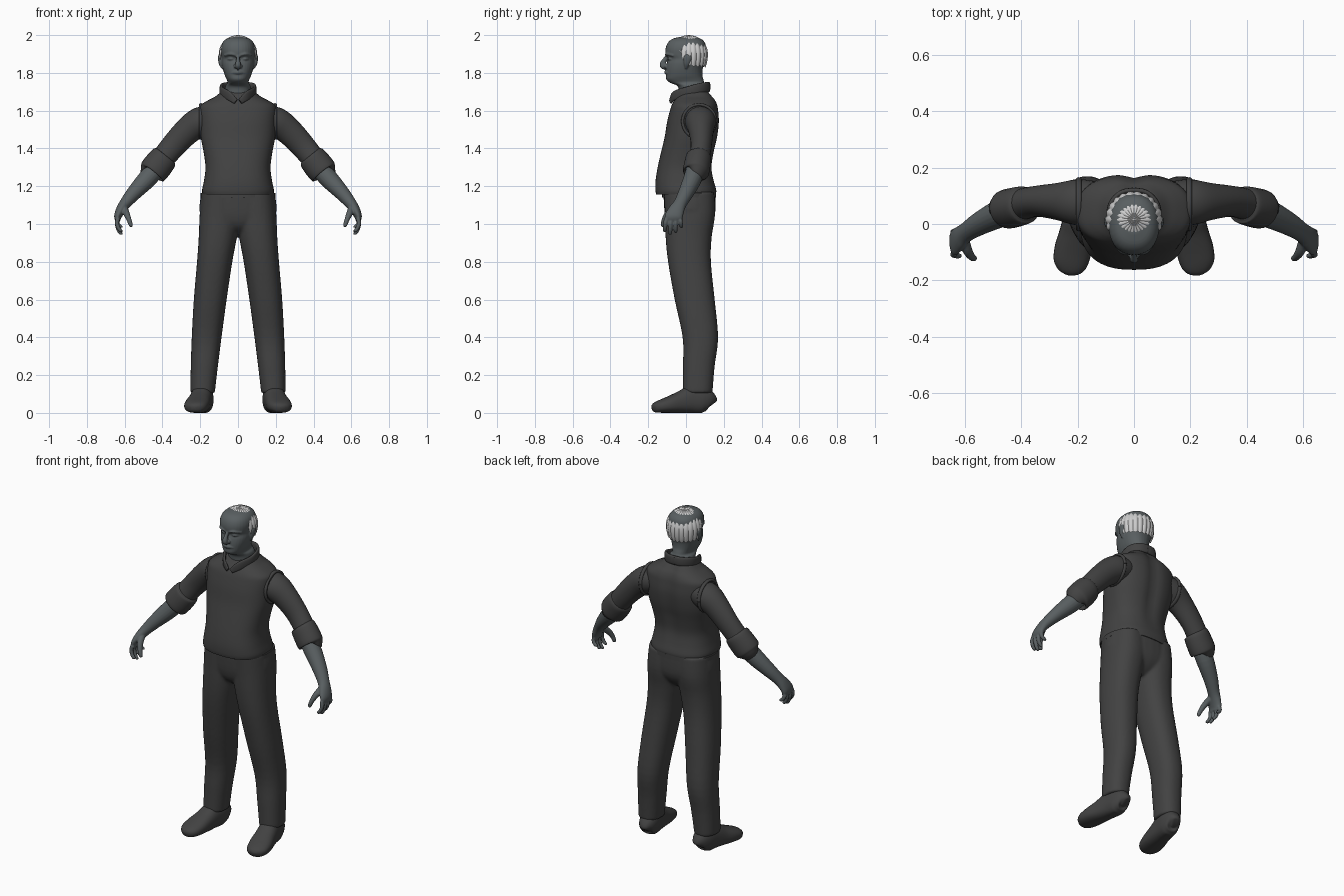
import bpy, bmesh, math
from mathutils import Vector

def material(name, r, g, b):
    m = bpy.data.materials.new(name)
    m.diffuse_color = (r, g, b, 1)
    return m

CLOTH = material("dark_cloth", .055, .055, .055)
SKIN = material("skin", .1, .115, .12)
HAIR = material("grey_hair", .62, .62, .62)

def spline(rows, n):
    """Catmull-Rom interpolation of rows of numbers."""
    out = []
    for i in range(len(rows) - 1):
        a, b, c, d = (rows[min(max(i + k, 0), len(rows) - 1)] for k in (-1, 0, 1, 2))
        for s in range(n):
            t = s / n
            out.append([.5 * (2*q + (r - p)*t + (2*p - 5*q + 4*r - w)*t*t
                        + (3*q - p - 3*r + w)*t**3) for p, q, r, w in zip(a, b, c, d)])
    return out + [list(rows[-1])]

def unit_ring(seg, power):
    for i in range(seg):
        a = 2 * math.pi * i / seg
        c, s = math.cos(a), math.sin(a)
        yield (math.copysign(abs(c) ** (2 / power), c), math.copysign(abs(s) ** (2 / power), s))

def skin_rings(bm, rings):
    vs = [[bm.verts.new(p) for p in ring] for ring in rings]
    n = len(vs[0])
    for a, b in zip(vs, vs[1:]):
        for i in range(n):
            bm.faces.new((a[i], a[(i + 1) % n], b[(i + 1) % n], b[i]))
    bm.faces.new(vs[0])
    bm.faces.new(vs[-1])

def stack(bm, rows, seg=32, power=2.3, n=4):
    """Horizontal sections: z, x0, x1, y0, y1."""
    skin_rings(bm, [[((x0 + x1)/2 + (x1 - x0)/2*c, (y0 + y1)/2 + (y1 - y0)/2*s, z)
                     for c, s in unit_ring(seg, power)]
                    for z, x0, x1, y0, y1 in spline(rows, n)])

def tube(bm, rows, ref=(0, 1, 0), seg=16, power=2, n=4):
    """Sections along a path: x, y, z, radius across ref, radius along ref."""
    pts = spline(rows, n)
    rings = []
    for i, p in enumerate(pts):
        t = Vector(pts[min(i + 1, len(pts) - 1)][:3]) - Vector(pts[max(i - 1, 0)][:3])
        u = t.cross(Vector(ref)).normalized()
        v = t.cross(u).normalized()
        rings.append([Vector(p[:3]) + u*p[3]*c + v*p[4]*s for c, s in unit_ring(seg, power)])
    skin_rings(bm, rings)

def finish(bm, name, mat, mirror=False, voxel=0, smooth=3):
    bmesh.ops.recalc_face_normals(bm, faces=bm.faces)
    me = bpy.data.meshes.new(name)
    bm.to_mesh(me)
    bm.free()
    ob = bpy.data.objects.new(name, me)
    bpy.context.collection.objects.link(ob)
    me.materials.append(mat)
    bpy.ops.object.select_all(action='DESELECT')
    ob.select_set(True)
    bpy.context.view_layer.objects.active = ob
    bpy.ops.object.shade_smooth_by_angle(angle=math.radians(50))
    if mirror:
        ob.modifiers.new("mirror", 'MIRROR').use_mirror_merge = False
    if voxel:
        r = ob.modifiers.new("fuse", 'REMESH')
        r.mode, r.voxel_size, r.use_smooth_shade = 'VOXEL', voxel, True
        s = ob.modifiers.new("soften", 'SMOOTH')
        s.factor, s.iterations = .5, smooth
    return ob

# Head and neck with facial features, fused
bm = bmesh.new()
head = [(1.62, .075, -.03, .12), (1.69, .07, -.035, .115), (1.73, .067, -.045, .105),
        (1.748, .055, -.085, .097), (1.765, .06, -.104, .092), (1.785, .069, -.105, .087),
        (1.82, .08, -.104, .088), (1.85, .086, -.1, .098), (1.875, .087, -.094, .105),
        (1.897, .088, -.108, .107), (1.93, .09, -.108, .107), (1.96, .082, -.096, .1),
        (1.98, .062, -.072, .08), (1.99, .03, -.035, .05)]
stack(bm, [(z, -w, w, a, b) for z, w, a, b in head], power=2.25)
tube(bm, [(0, -.095, 1.9, .006, .009), (0, -.112, 1.87, .012, .01), (0, -.126, 1.843, .014, .015),
          (0, -.118, 1.828, .01, .014), (0, -.105, 1.824, .004, .006)], ref=(1, 0, 0))
tube(bm, [(-.035, -.094, 1.8, .004, .004), (0, -.108, 1.803, .008, .01), (.035, -.094, 1.8, .004, .004)],
     ref=(0, 0, 1))
for s in (-1, 1):
    tube(bm, [(s*.01, -.104, 1.893, .006, .006), (s*.04, -.098, 1.9, .01, .008),
              (s*.072, -.066, 1.892, .006, .006)], ref=(0, 0, 1))
    tube(bm, [(s*.02, -.089, 1.872, .004, .003), (s*.038, -.086, 1.874, .01, .008),
              (s*.056, -.073, 1.872, .004, .003)], ref=(0, 0, 1))
    tube(bm, [(s*.012, -.105, 1.826, .004, .004), (s*.014, -.108, 1.836, .01, .01),
              (s*.009, -.108, 1.85, .004, .004)])
    tube(bm, [(s*.083, 0, 1.822, .004, .005), (s*.091, .004, 1.85, .011, .016),
              (s*.095, .01, 1.885, .011, .022), (s*.094, .014, 1.9, .003, .006)])
finish(bm, "head", SKIN, voxel=.0038)

# Combed hair: grooved cap with a receding front hairline
bm = bmesh.new()
LOCKS, SEG, LAYERS = 22, 176, 14
rings = []
for j in range(LAYERS + 1):
    ring = []
    for i in range(SEG):
        th = 2 * math.pi * i / SEG
        a = min(th, 2 * math.pi - th)
        lock = abs(math.sin(th * LOCKS / 2))
        limit = .78 + 1.3 / (1 + math.exp(-7 * (a - 1.15))) + .16 * (a / math.pi)
        limit += .14 * lock + .25 * math.exp(-(a / .16) ** 2)
        ph = .02 + (limit - .02) * j / LAYERS
        r = math.sin(ph) if ph < math.pi / 2 else 1 - .22 * (ph - math.pi / 2) ** 2
        r *= .965 + .045 * lock
        z = 1.9 + .1 * math.cos(ph) * (.985 + .015 * lock)
        ring.append((.101 * r * math.sin(th), .015 - .101 * r * math.cos(th), z))
    rings.append(ring)
skin_rings(bm, rings)
finish(bm, "hair", HAIR)

# Vest body
bm = bmesh.new()
vest = [(1.157, .187, -.158, .158), (1.18, .19, -.162, .16), (1.23, .18, -.161, .148),
        (1.3, .172, -.15, .138), (1.38, .182, -.132, .15), (1.46, .197, -.113, .168),
        (1.54, .202, -.1, .177), (1.6, .204, -.085, .173), (1.63, .196, -.075, .168),
        (1.655, .158, -.062, .158), (1.675, .12, -.048, .143), (1.7, .09, -.03, .125)]
stack(bm, [(z, -w, w, a, b) for z, w, a, b in vest], seg=64, power=2.5)
for v in bm.verts:  # spine groove
    if v.co.y > .1:
        v.co.y -= .014 * math.exp(-(v.co.x / .035) ** 2) * min(1, max(0, (v.co.z - 1.2) / .2))
finish(bm, "vest", CLOTH)

# Armhole edges of the vest
bm = bmesh.new()
loop = [2 * math.pi * k / 12 for k in range(13)]
tube(bm, [(.196, .07 + .088 * math.cos(a), 1.543 + .089 * math.sin(a), .008, .011) for a in loop],
     ref=(1, 0, 0), seg=10)
finish(bm, "armhole_edge", CLOTH, mirror=True)

# Shirt collar
bm = bmesh.new()
tube(bm, [(.012, -.082, 1.648, .006, .014), (.05, -.06, 1.68, .008, .024), (.086, .005, 1.7, .009, .026),
          (.083, .07, 1.718, .009, .027), (.045, .112, 1.725, .009, .027), (-.01, .12, 1.726, .009, .027)],
     ref=(0, 0, 1), power=2.8)
finish(bm, "collar", CLOTH, mirror=True)

# Sleeves
bm = bmesh.new()
tube(bm, [(.13, .075, 1.555, .07, .075), (.2, .077, 1.54, .079, .082), (.27, .08, 1.49, .072, .066),
          (.35, .08, 1.405, .065, .055), (.43, .062, 1.305, .06, .058)], seg=24)
finish(bm, "sleeve", CLOTH, mirror=True)

# Rolled cuffs
bm = bmesh.new()
tube(bm, [(.383, .068, 1.362, .062, .056), (.391, .067, 1.352, .073, .067), (.42, .06, 1.315, .078, .07),
          (.448, .053, 1.28, .077, .07), (.456, .051, 1.27, .07, .063), (.457, .05, 1.268, .052, .05)],
     seg=24)
finish(bm, "rolled_cuff", CLOTH, mirror=True)

# Forearms and hands, fused
bm = bmesh.new()
tube(bm, [(.41, .06, 1.32, .05, .05), (.48, .035, 1.24, .05, .049), (.55, 0, 1.165, .04, .041),
          (.596, -.03, 1.11, .031, .035), (.62, -.05, 1.075, .026, .042), (.636, -.065, 1.04, .02, .047),
          (.636, -.07, 1.015, .012, .042)], seg=20)
for y, dy, tip in ((-.105, -.008, .957), (-.08, -.004, .943), (-.055, 0, .953), (-.032, .008, .98)):
    k, d = 1.03, 1.03 - tip
    tube(bm, [(.635, y, k, .012, .012), (.641, y + dy*.4, k - d*.35, .0115, .0115),
              (.632, y + dy*.8, k - d*.72, .0105, .0105), (.619, y + dy, tip + .005, .009, .009),
              (.617, y + dy, tip, .004, .004)], seg=12)
tube(bm, [(.602, -.055, 1.085, .018, .018), (.59, -.095, 1.055, .017, .018), (.576, -.116, 1.02, .013, .014),
          (.567, -.122, .993, .011, .011), (.565, -.123, .984, .005, .005)], seg=12)
finish(bm, "forearm_and_hand", SKIN, mirror=True, voxel=.0042, smooth=2)

# Trousers: two legs and a pelvis, fused
bm = bmesh.new()
stack(bm, [(.105, .122, .25, -.016, .14), (.13, .12, .252, -.016, .142), (.25, .106, .25, -.016, .152),
           (.4, .087, .245, -.018, .17), (.6, .06, .234, -.06, .152), (.8, .03, .217, -.095, .132),
           (.93, .006, .208, -.108, .136), (1.05, -.01, .203, -.112, .154), (1.17, -.01, .193, -.117, .15)])
stack(bm, [(.945, -.03, .03, -.04, .08), (.985, -.11, .11, -.09, .125), (1.05, -.2, .2, -.112, .154),
           (1.17, -.194, .194, -.12, .155)])
finish(bm, "trousers", CLOTH, mirror=True, voxel=.0085, smooth=4)

# Belt
bm = bmesh.new()
stack(bm, [(1.14, -.198, .198, -.126, .16), (1.165, -.198, .198, -.126, .16)], seg=48, n=1)
finish(bm, "belt", CLOTH)

# Shoes, turned outward
bm = bmesh.new()
shoe = [(.176, .138, .045, .015, .025), (.178, .128, .055, .04, .05), (.183, .09, .068, .054, .071),
        (.192, .03, .07, .057, .073), (.203, -.03, .056, .061, .058), (.216, -.09, .043, .066, .044),
        (.226, -.14, .033, .06, .033), (.233, -.167, .026, .04, .024), (.236, -.178, .023, .014, .012)]
tube(bm, shoe, ref=(0, 0, 1), seg=28, power=2.4, n=5)
for v in bm.verts:
    v.co.z = max(v.co.z, 0)
finish(bm, "shoe", CLOTH, mirror=True)
